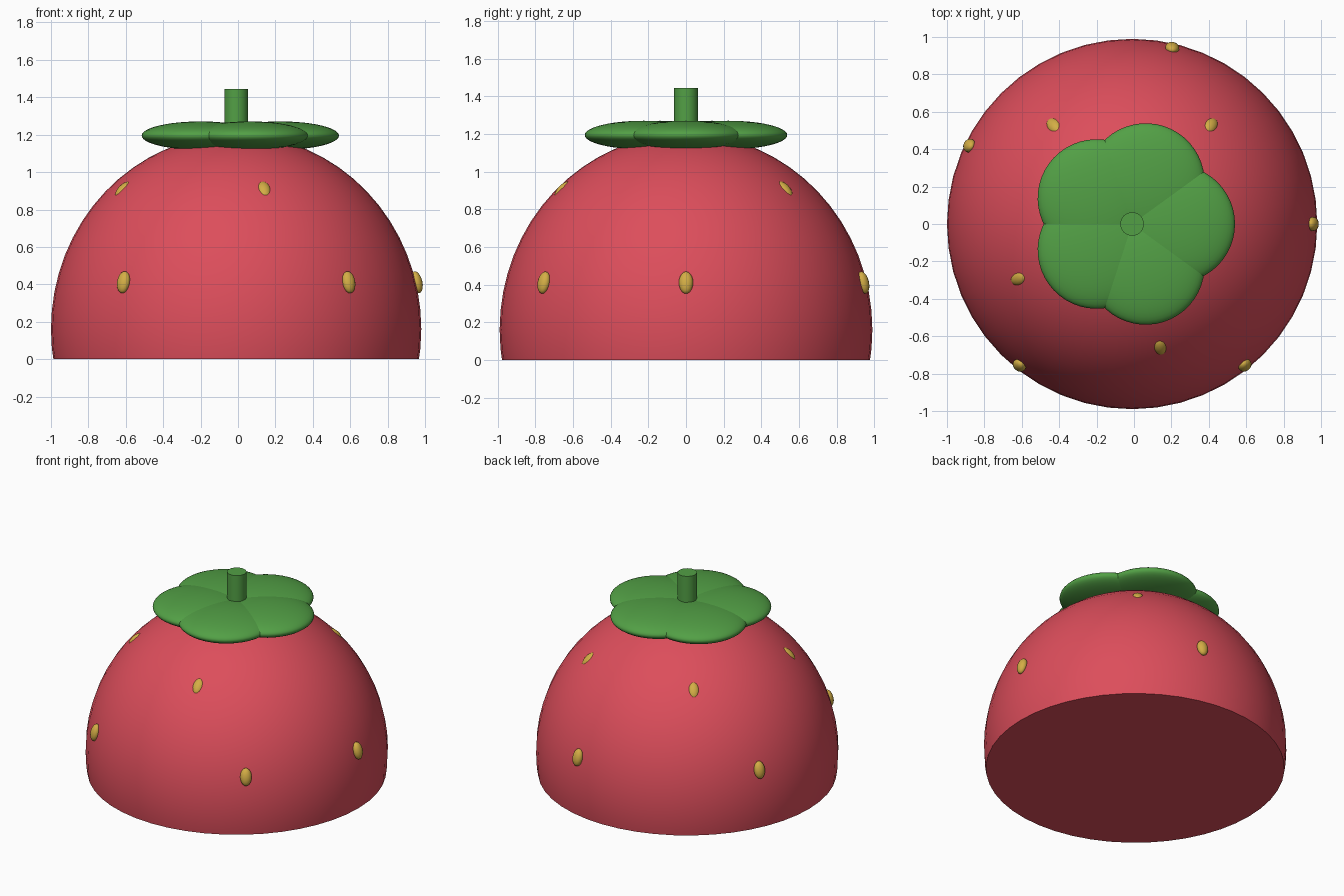
import bpy, bmesh
from math import sin, cos, sqrt, atan2, radians, tau
from mathutils import Matrix, Vector

cube = bpy.data.objects.get("Cube")
if cube:
    bpy.data.objects.remove(cube, do_unlink=True)


def material(name, color):
    mat = bpy.data.materials.new(name)
    mat.use_nodes = True
    mat.diffuse_color = (*color, 1)
    mat.node_tree.nodes["Principled BSDF"].inputs["Base Color"].default_value = (*color, 1)
    return mat


red = material("berry red", (0.72, 0.075, 0.105))
green = material("leaf green", (0.085, 0.35, 0.06))
yellow = material("seed yellow", (0.65, 0.42, 0.06))

AXIS_X = -0.01                # the berry's axis sits just off centre
RADIUS, HEIGHT, MID = 0.99, 1.04, 0.16


def finish(bm, name, mat):
    """Turn a bmesh into a smooth object with sharp rims kept."""
    mesh = bpy.data.meshes.new(name)
    bm.to_mesh(mesh)
    bm.free()
    mesh.materials.append(mat)
    obj = bpy.data.objects.new(name, mesh)
    bpy.context.collection.objects.link(obj)
    bpy.ops.object.select_all(action='DESELECT')
    obj.select_set(True)
    bpy.context.view_layer.objects.active = obj
    bpy.ops.object.shade_smooth_by_angle(angle=radians(40))
    return obj


def ellipsoid(center, size, rotation=Matrix(), segments=32, rings=16):
    bm = bmesh.new()
    place = Matrix.Translation(center) @ rotation @ Matrix.Diagonal((*size, 1))
    bmesh.ops.create_uvsphere(bm, u_segments=segments, v_segments=rings, radius=1, matrix=place)
    return bm


# Berry body: a slightly tall ball sliced flat at the ground
bm = ellipsoid((AXIS_X, 0, MID), (RADIUS, RADIUS, HEIGHT), segments=48, rings=32)
cut = bmesh.ops.bisect_plane(bm, geom=bm.verts[:] + bm.edges[:] + bm.faces[:],
                             plane_co=(0, 0, 0), plane_no=(0, 0, -1), clear_outer=True)
rim = [e for e in cut["geom_cut"] if isinstance(e, bmesh.types.BMEdge)]
bmesh.ops.contextual_create(bm, geom=rim)
bmesh.ops.recalc_face_normals(bm, faces=bm.faces[:])
finish(bm, "berry_body", red)

# Five flattened round leaves
for i in range(5):
    a = i * tau / 5
    center = (AXIS_X + 0.235 * cos(a), 0.235 * sin(a), 1.195)
    finish(ellipsoid(center, (0.315, 0.315, 0.076), Matrix.Rotation(a, 4, 'Z'), 48, 24),
           f"leaf_{i + 1}", green)

# Stem
bm = bmesh.new()
bmesh.ops.create_cone(bm, cap_ends=True, segments=32, radius1=0.063, radius2=0.063, depth=0.3,
                      matrix=Matrix.Translation((AXIS_X, 0, 1.295)))
finish(bm, "stem", green)


def seed(name, step, z, sink):
    """Seed lying on the berry surface, its long side running up the slope."""
    a = step * tau / 14
    r = RADIUS * sqrt(1 - ((z - MID) / HEIGHT) ** 2)
    tilt = atan2((z - MID) / HEIGHT ** 2, r / RADIUS ** 2)
    turn = Matrix.Rotation(a, 4, 'Z') @ Matrix.Rotation(-tilt, 4, 'Y')
    center = Vector((AXIS_X + r * cos(a), r * sin(a), z)) - turn @ Vector((sink, 0, 0))
    finish(ellipsoid(center, (0.03, 0.038, 0.06), turn, 16, 10), name, yellow)


# Lower ring of five seeds and upper ring of four half-sunk ones
for i in range(5):
    seed(f"lower_seed_{i + 1}", 3 * i, 0.41, -0.005)
for i in range(4):
    seed(f"upper_seed_{i + 1}", 3 * i + 2, 0.915, 0.018)
